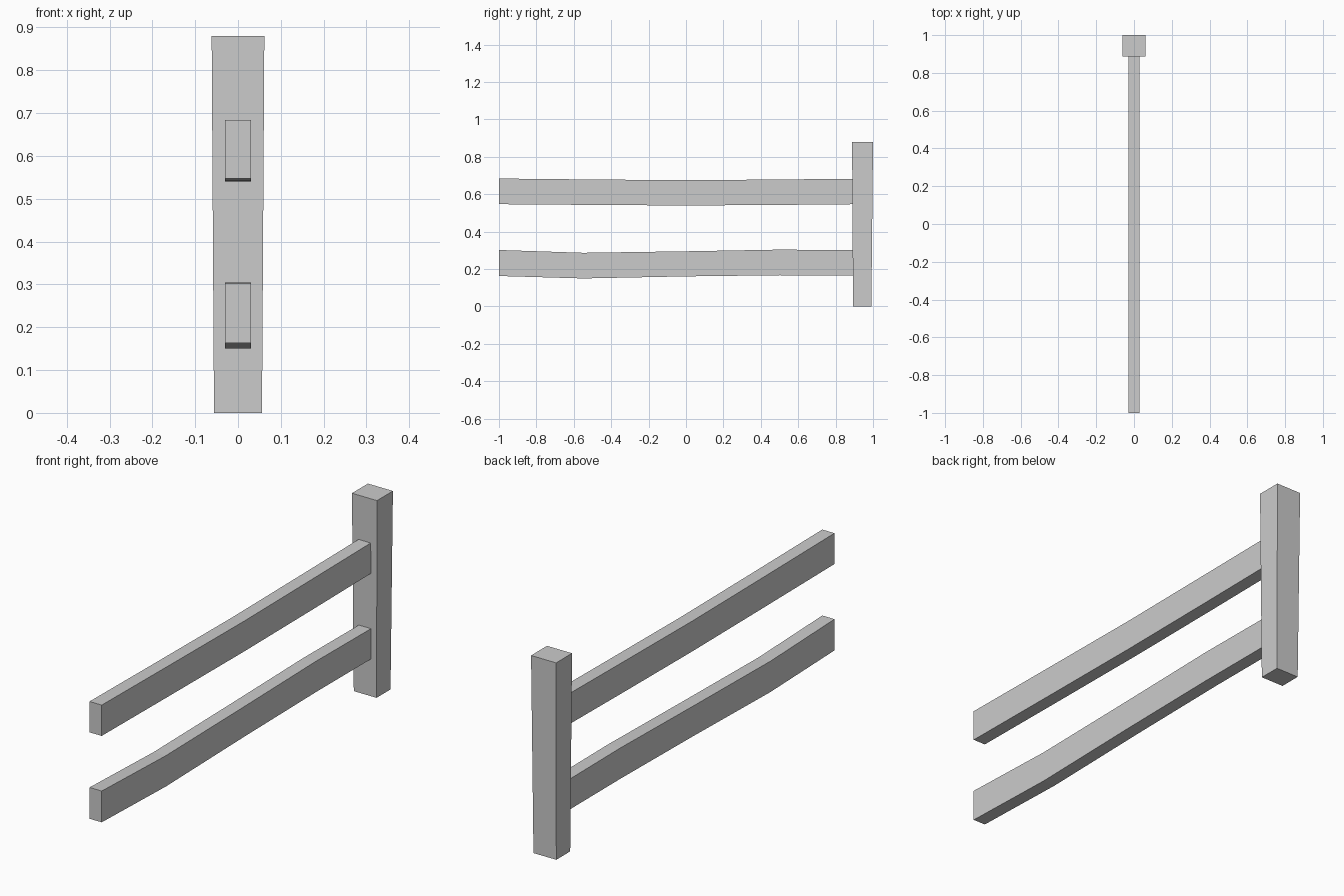
import bpy, bmesh

if "Cube" in bpy.data.objects:
    bpy.data.objects.remove(bpy.data.objects["Cube"])


def loft(name, rings):
    """Skin a chain of four-sided rings and cap both ends."""
    bm = bmesh.new()
    loops = [[bm.verts.new(p) for p in ring] for ring in rings]
    for a, b in zip(loops, loops[1:]):
        for i in range(4):
            j = (i + 1) % 4
            bm.faces.new((a[i], a[j], b[j], b[i]))
    bm.faces.new(loops[0])
    bm.faces.new(loops[-1])
    bmesh.ops.recalc_face_normals(bm, faces=bm.faces)
    mesh = bpy.data.meshes.new(name)
    bm.to_mesh(mesh)
    bm.free()
    obj = bpy.data.objects.new(name, mesh)
    bpy.context.collection.objects.link(obj)
    return obj


def rail(name, stations, half_width=0.03):
    """Sagging plank along y; stations are (y, bottom z, top z)."""
    w = half_width
    loft(name, [[(-w, y, lo), (w, y, lo), (w, y, hi), (-w, y, hi)]
                for y, lo, hi in stations])


# Post, slightly wider at the top: (z, half width, front y, back y)
post = [(0, 0.056, 0.893, 0.991), (0.88, 0.0615, 0.888, 1.0)]
loft("fence_post", [[(-w, f, z), (w, f, z), (w, b, z), (-w, b, z)]
                    for z, w, f, b in post])

# Rails, running into the post
rail("upper_rail", [(-1, 0.547, 0.684), (-0.5, 0.543, 0.679), (0, 0.540, 0.675),
                    (0.5, 0.543, 0.679), (0.92, 0.547, 0.683)])
rail("lower_rail", [(-1, 0.163, 0.302), (-0.55, 0.150, 0.287), (0, 0.161, 0.295),
                    (0.5, 0.167, 0.304), (0.92, 0.166, 0.301)])
